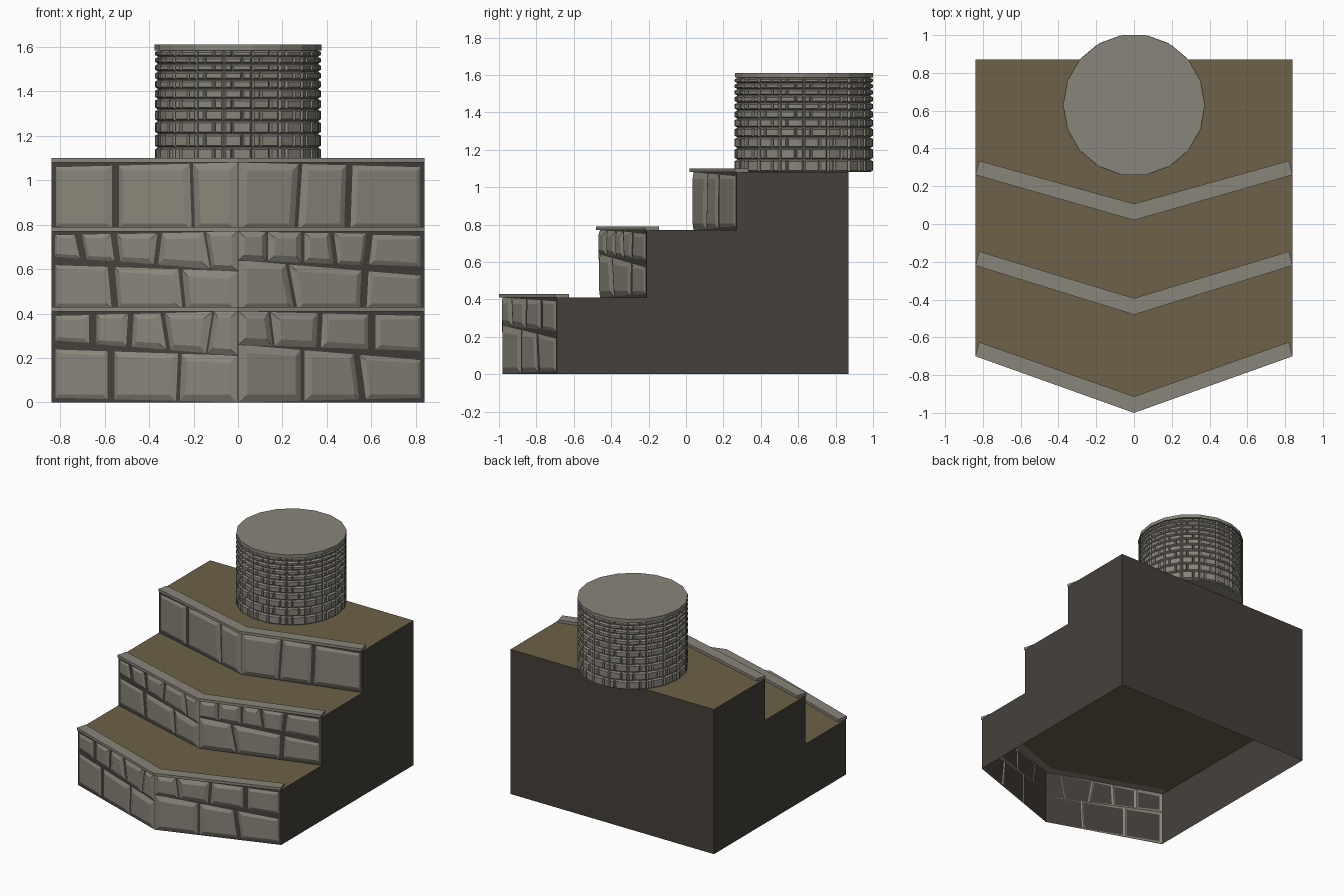
import bpy, bmesh, math
from mathutils import Vector

cube = bpy.data.objects.get("Cube")
if cube:
    bpy.data.objects.remove(cube, do_unlink=True)


def material(name, rgb):
    m = bpy.data.materials.new(name)
    m.use_nodes = True
    m.diffuse_color = (*rgb, 1)
    m.node_tree.nodes["Principled BSDF"].inputs["Base Color"].default_value = (*rgb, 1)
    return m


STONE = material("grey stone", (0.25, 0.235, 0.195))
SOIL = material("brown soil", (0.155, 0.12, 0.065))
DARK = material("dark wall", (0.06, 0.051, 0.043))


def finish(name, bm, *mats):
    mesh = bpy.data.meshes.new(name)
    bm.to_mesh(mesh)
    bm.free()
    for m in mats:
        mesh.materials.append(m)
    ob = bpy.data.objects.new(name, mesh)
    bpy.context.collection.objects.link(ob)
    return ob


def prism(bm, outline, z0, z1, bottom=True):
    """Extrude a counter-clockwise outline; the underside may stay open."""
    low = [bm.verts.new((x, y, z0)) for x, y in outline]
    high = [bm.verts.new((x, y, z1)) for x, y in outline]
    n = len(outline)
    for i in range(n):
        j = (i + 1) % n
        bm.faces.new((low[i], low[j], high[j], high[i]))
    bm.faces.new(high)
    if bottom:
        bm.faces.new(low[::-1])


def brick(bm, corners, normal, depth, bevel):
    """Chamfered block face standing on a wall; corners run bl, br, tr, tl."""
    base = [bm.verts.new(c) for c in corners]
    top = []
    for i, c in enumerate(corners):
        a = (corners[(i + 1) % 4] - c).normalized()
        b = (corners[i - 1] - c).normalized()
        top.append(bm.verts.new(c + (a + b) * bevel + normal * depth))
    for i in range(4):
        j = (i + 1) % 4
        bm.faces.new((base[i], base[j], top[j], top[i]))
    bm.faces.new(top)


HALF, BACK, SET, GAP = 0.84, 0.87, 0.02, 0.002


def course(bm, tip, end, side, low, high, joints):
    """One row of bricks on a wing; low/high are z at its left and right ends,
    joints are (x at the bottom, lean towards the top)."""
    x0, x1 = (0, HALF) if side > 0 else (-HALF, 0)
    slope = (end - tip) / HALF
    normal = Vector((side * slope, -1, 0)).normalized()

    def point(x, zs):
        t = (x - x0) / HALF
        return Vector((x, tip + SET + abs(x) * slope, zs[0] + (zs[1] - zs[0]) * t))

    cuts = [(x0, 0)] + joints + [(x1, 0)]
    for (a, la), (b, lb) in zip(cuts, cuts[1:]):
        quad = [point(a + GAP, low), point(b - GAP, low),
                point(b + lb - GAP, high), point(a + la + GAP, high)]
        brick(bm, quad, normal, 0.016, min(0.036, (b - a) * 0.2))


def terrace(name, tip, end, z0, z1, split, rows):
    # Earth block with an open underside
    bm = bmesh.new()
    prism(bm, [(-HALF, end + SET / 2), (0, tip + SET), (HALF, end + SET / 2),
               (HALF, BACK), (-HALF, BACK)], z0, z1, bottom=False)
    for f in bm.faces:
        f.material_index = 1 if f.normal.z > 0.5 or len(f.verts) == 5 else 0
    finish(name + "_block", bm, DARK, SOIL)

    # Facing bricks on both wings
    bm = bmesh.new()
    for side, (lower, upper) in zip((-1, 1), rows):
        mid = split or (z1, z1)
        course(bm, tip, end, side, (z0, z0), mid, lower)
        if split:
            course(bm, tip, end, side, mid, (z1, z1), upper)
    finish(name + "_bricks", bm, STONE)

    # Coping slab along the front edge
    bm = bmesh.new()
    inner = [(HALF - 0.02, end + 0.075), (0, tip + 0.087), (-HALF + 0.02, end + 0.075)]
    prism(bm, [(-HALF, end), (0, tip), (HALF, end)] + inner, z1, z1 + 0.02)
    finish(name + "_coping", bm, STONE)


terrace("lower_terrace", -1, -0.7, 0, 0.41, (0.26, 0.21), [
    ([(-.57, 0), (-.27, .01)],
     [(-.65, 0), (-.49, .01), (-.31, -.03), (-.14, .03)]),
    ([(.29, 0), (.56, -.03)],
     [(.16, -.02), (.36, .01), (.6, 0)])])
terrace("middle_terrace", -0.48, -0.22, 0.41, 0.77, (0.64, 0.59), [
    ([(-.55, -.02), (-.24, -.02)],
     [(-.69, -.03), (-.54, -.02), (-.37, .02), (-.12, -.03)]),
    ([(.26, -.04), (.56, .01)],
     [(.13, 0), (.29, 0), (.44, -.02), (.57, .02)])])
terrace("upper_terrace", 0.02, 0.26, 0.77, 1.08, None, [
    ([(-.55, 0), (-.2, -.01)], []),
    ([(.26, .02), (.49, .01)], [])])

# Round tower: core, lid and rings of bricks that get thinner upwards
SIDES, RADIUS, CENTRE = 18, 0.375, 0.63


def ring(r):
    return [(r * math.cos(math.tau * i / SIDES), CENTRE + r * math.sin(math.tau * i / SIDES))
            for i in range(SIDES)]


bm = bmesh.new()
prism(bm, ring(RADIUS - 0.012), 1.08, 1.59)
finish("tower_core", bm, STONE)

bm = bmesh.new()
prism(bm, ring(RADIUS), 1.585, 1.61)
finish("tower_lid", bm, STONE)

bm = bmesh.new()
ROWS, SHRINK = 11, 0.92
z, height = 1.08, 0.505 * (1 - SHRINK) / (1 - SHRINK ** ROWS)
outline = [Vector((x, y, 0)) for x, y in ring(RADIUS - 0.012)]
up = Vector((0, 0, 1))
for row in range(ROWS):
    for i in range(SIDES):
        a, b = outline[i], outline[(i + 1) % SIDES]
        normal = (b - a).cross(up).normalized()
        cut = 0.3 if (row + i) % 2 else 0.65
        for s, t in ((0, cut), (cut, 1)):
            p, q = a.lerp(b, s), a.lerp(b, t)
            e = (q - p).normalized() * 0.001
            lo, hi = up * (z + 0.002), up * (z + height - 0.002)
            brick(bm, [p + e + lo, q - e + lo, q - e + hi, p + e + hi], normal, 0.013, 0.007)
    z += height
    height *= SHRINK
finish("tower_bricks", bm, STONE)
